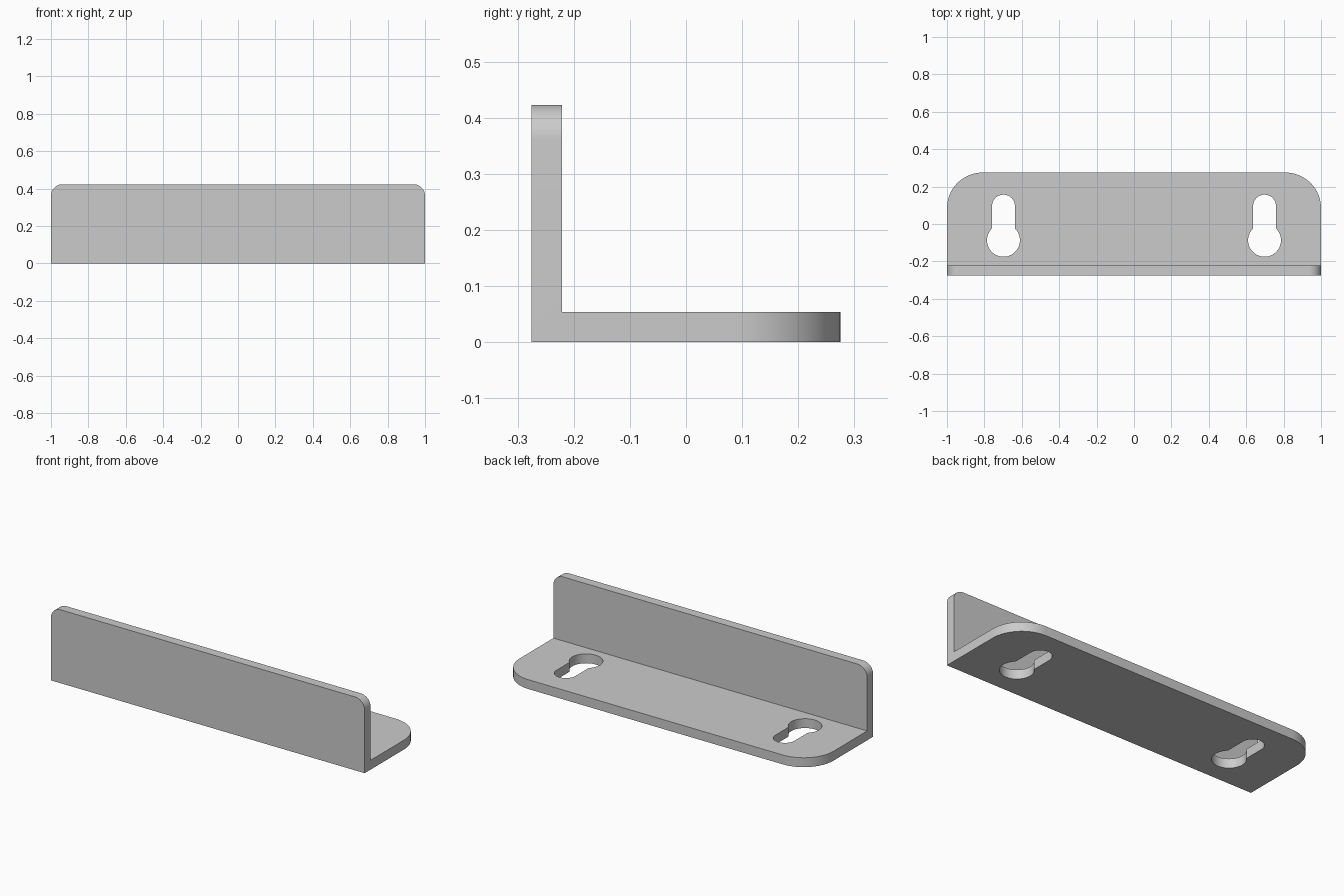
import bpy
import bmesh
from math import asin, cos, pi, sin, radians

default = bpy.data.objects.get("Cube")
if default:
    bpy.data.objects.remove(default, do_unlink=True)

HALF_X, HALF_Y, HEIGHT, THICK = 1.0, 0.275, 0.423, 0.054
SHELF_RADIUS, WALL_RADIUS = 0.19, 0.062

grey = bpy.data.materials.new("plain grey")
grey.use_nodes = True
colour = (0.6, 0.6, 0.6, 1)
grey.diffuse_color = colour
grey.node_tree.nodes["Principled BSDF"].inputs["Base Color"].default_value = colour


def extrude_outline(bm, points, direction):
    """Turn a closed outline into a solid."""
    face = bm.faces.new([bm.verts.new(p) for p in points])
    result = bmesh.ops.extrude_face_region(bm, geom=[face])
    moved = [v for v in result["geom"] if isinstance(v, bmesh.types.BMVert)]
    bmesh.ops.translate(bm, verts=moved, vec=direction)
    bmesh.ops.recalc_face_normals(bm, faces=bm.faces)


def make_object(name, bm):
    mesh = bpy.data.meshes.new(name)
    bm.to_mesh(mesh)
    bm.free()
    mesh.materials.append(grey)
    obj = bpy.data.objects.new(name, mesh)
    bpy.context.collection.objects.link(obj)
    return obj


def round_edges(bm, test, radius):
    """Round the edges whose two ends both pass the test."""
    edges = [e for e in bm.edges if all(test(v.co) for v in e.verts)
             and abs(e.verts[0].co.x - e.verts[1].co.x) < 0.001]
    bmesh.ops.bevel(bm, geom=edges, offset=radius, segments=16,
                    profile=0.5, affect='EDGES')


def arc(cx, cy, radius, start, end, steps):
    angles = [start + (end - start) * i / steps for i in range(steps + 1)]
    return [(cx + radius * cos(a), cy + radius * sin(a), -0.1) for a in angles]


# L-shaped bracket with rounded outer corners
bm = bmesh.new()
inner = THICK - HALF_Y
profile = [(-HALF_Y, 0), (HALF_Y, 0), (HALF_Y, THICK),
           (inner, THICK), (inner, HEIGHT), (-HALF_Y, HEIGHT)]
extrude_outline(bm, [(-HALF_X, y, z) for y, z in profile], (2 * HALF_X, 0, 0))
round_edges(bm, lambda p: p.y > HALF_Y - 0.001, SHELF_RADIUS)
round_edges(bm, lambda p: p.z > HEIGHT - 0.001, WALL_RADIUS)
bracket = make_object("angle_bracket", bm)

# Keyhole slots: a large round hole running into a narrow slot
HOLE_R, SLOT_R = 0.088, 0.061
neck = asin(SLOT_R / HOLE_R)
for side, x in (("right", -0.698), ("left", 0.698)):
    bm = bmesh.new()
    outline = arc(x, 0.096, SLOT_R, 0, pi, 24)
    outline += arc(x, -0.087, HOLE_R, pi / 2 + neck, 2.5 * pi - neck, 48)
    extrude_outline(bm, outline, (0, 0, 0.25))
    cutter = make_object(side + "_keyhole_cutter", bm)
    cutter.hide_render = True
    cutter.hide_set(True)
    cut = bracket.modifiers.new(side + "_keyhole", 'BOOLEAN')
    cut.operation = 'DIFFERENCE'
    cut.solver = 'EXACT'
    cut.object = cutter

# Apply the cuts and smooth the rounded faces
bpy.ops.object.select_all(action='DESELECT')
bpy.context.view_layer.objects.active = bracket
bracket.select_set(True)
for name in [m.name for m in bracket.modifiers]:
    bpy.ops.object.modifier_apply(modifier=name)
bpy.ops.object.shade_smooth_by_angle(angle=radians(30))
